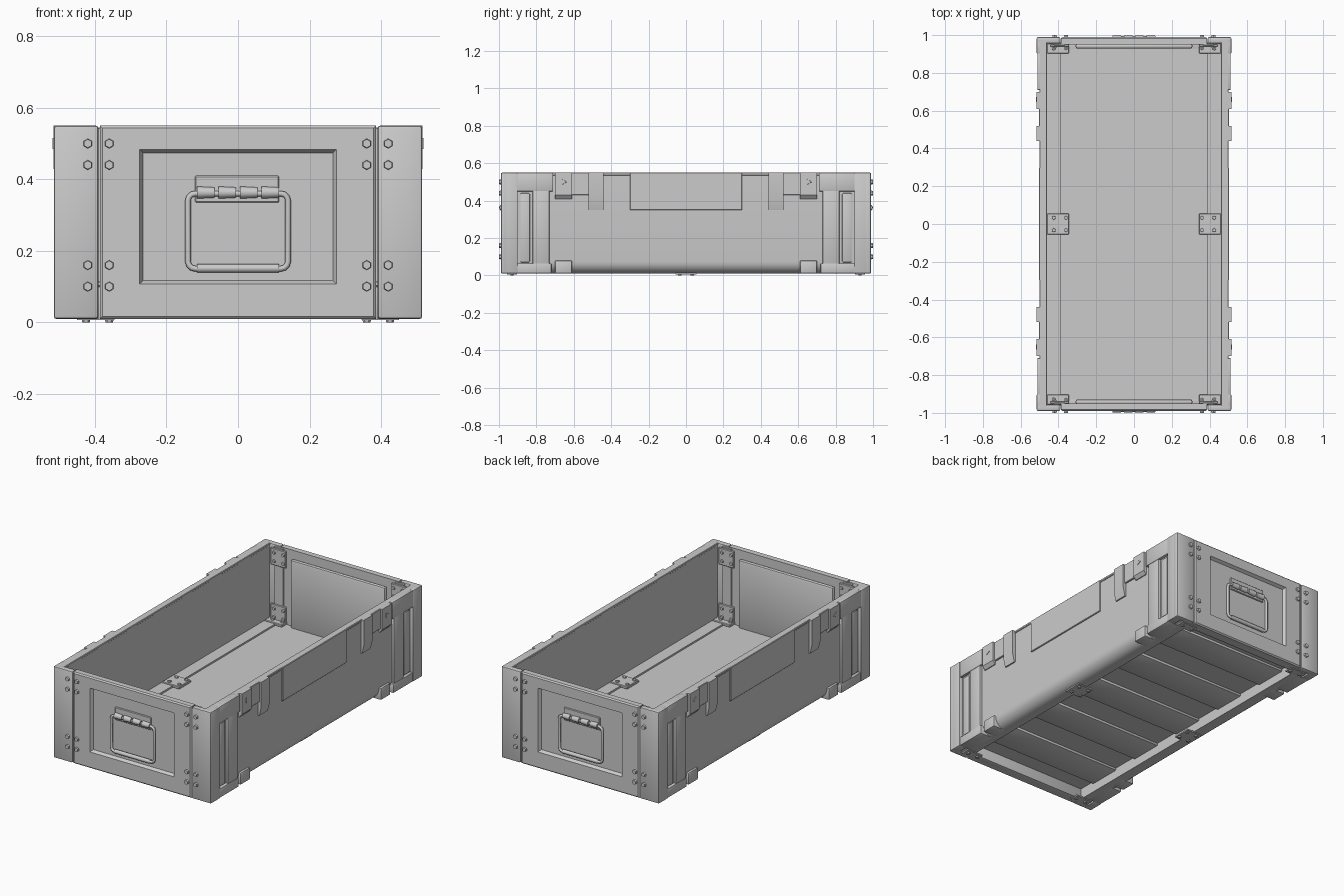
import bpy, bmesh, math
from mathutils import Matrix, Vector

if "Cube" in bpy.data.objects:
    bpy.data.objects.remove(bpy.data.objects["Cube"])


def finish(bm, name):
    bmesh.ops.recalc_face_normals(bm, faces=bm.faces)
    me = bpy.data.meshes.new(name)
    bm.to_mesh(me)
    bm.free()
    ob = bpy.data.objects.new(name, me)
    bpy.context.collection.objects.link(ob)
    return ob


def box(name, x, y, z, bevel=0.0, seg=2):
    """Box from (min, max) ranges, optionally with rounded edges."""
    bm = bmesh.new()
    bmesh.ops.create_cube(bm, size=1)
    for v in bm.verts:
        v.co = [r[0] if c < 0 else r[1] for c, r in zip(v.co, (x, y, z))]
    if bevel:
        bmesh.ops.bevel(bm, geom=bm.edges[:], offset=bevel, segments=seg,
                        profile=0.5, affect='EDGES')
    return finish(bm, name)


def span(s, a, b):
    return tuple(sorted((s * a, s * b)))


def prism(name, pts, a, b):
    """Extrude an (x, z) profile along y from a to b."""
    bm = bmesh.new()
    f = bm.faces.new([bm.verts.new((p[0], a, p[1])) for p in pts])
    r = bmesh.ops.extrude_face_region(bm, geom=[f])
    bmesh.ops.translate(bm, vec=(0, b - a, 0),
                        verts=[v for v in r['geom'] if isinstance(v, bmesh.types.BMVert)])
    return finish(bm, name)


def cyl(name, centre, axis, r, length, sides):
    bm = bmesh.new()
    rot = Vector((0, 0, 1)).rotation_difference(Vector(axis)).to_matrix().to_4x4()
    bmesh.ops.create_cone(bm, cap_ends=True, segments=sides, radius1=r,
                          radius2=r * 0.85, depth=length,
                          matrix=Matrix.Translation(centre) @ rot)
    return finish(bm, name)


def tube(name, pts, r, cyclic=False):
    cu = bpy.data.curves.new(name, 'CURVE')
    cu.dimensions = '3D'
    cu.bevel_depth, cu.bevel_resolution = r, 2
    sp = cu.splines.new('POLY')
    sp.points.add(len(pts) - 1)
    for p, c in zip(sp.points, pts):
        p.co = (*c, 1)
    sp.use_cyclic_u = cyclic
    ob = bpy.data.objects.new(name, cu)
    bpy.context.collection.objects.link(ob)


# Side walls with a rounded lower edge
for s in (-1, 1):
    arc = [(0.43 + 0.065 * math.cos(a), 0.075 + 0.065 * math.sin(a))
           for a in [-math.pi / 2 + i * math.pi / 12 for i in range(7)]]
    prof = arc + [(0.495, 0.545), (0.462, 0.545), (0.462, 0.11), (0.39, 0.11), (0.39, 0.01)]
    prism("side_wall", [(s * x, z) for x, z in prof], -0.975, 0.975)
    # Central side panel and its sill
    box("side_panel", span(s, 0.49, 0.502), (-0.30, 0.30), (0.35, 0.55), 0.003, 1)
    box("side_rim", span(s, 0.46, 0.50), (-0.98, 0.98), (0.535, 0.55), 0.003, 1)
    for t in (-1, 1):
        # Corner posts and the raised skin around the vertical slot
        box("corner_post", span(s, 0.39, 0.515), span(t, 0.955, 0.99), (0.01, 0.55), 0.008)
        box("corner_side", span(s, 0.465, 0.515), span(t, 0.90, 0.988), (0.01, 0.55), 0.006)
        box("slot_top", span(s, 0.465, 0.512), span(t, 0.71, 0.905), (0.45, 0.55), 0.004)
        box("slot_bottom", span(s, 0.40, 0.512), span(t, 0.72, 0.905), (0.01, 0.065), 0.006)
        box("slot_side", span(s, 0.465, 0.51), span(t, 0.73, 0.82), (0.06, 0.455), 0.006)
        box("slot_rib", span(s, 0.48, 0.503), span(t, 0.835, 0.885), (0.07, 0.44), 0.005)
        # Latch seats under the rim
        tab = [(0.47, 0.41), (0.50, 0.41), (0.516, 0.43), (0.516, 0.55), (0.47, 0.55)]
        prism("latch_tab", [(s * x, z) for x, z in tab], *span(t, 0.61, 0.70))
        cyl("latch_stud", (s * 0.516, t * 0.655, 0.50), (s, 0, 0), 0.02, 0.006, 3)
        seat = [(0.47, 0.35), (0.503, 0.35), (0.515, 0.40), (0.515, 0.55), (0.47, 0.55)]
        prism("latch_seat", [(s * x, z) for x, z in seat], *span(t, 0.44, 0.52))
        box("latch_bridge", span(s, 0.47, 0.504), span(t, 0.51, 0.62), (0.43, 0.55), 0.003, 1)
        # Stacking feet
        box("side_foot", span(s, 0.42, 0.508), span(t, 0.61, 0.70), (0.01, 0.08), 0.006)

# End walls: frame around a recessed panel
for t in (-1, 1):
    bm = bmesh.new()
    rings = []
    for hx, z0, z1, y in ((0.386, 0.01, 0.55, 0.95), (0.386, 0.01, 0.55, 0.983),
                          (0.379, 0.017, 0.543, 0.99), (0.275, 0.107, 0.484, 0.99),
                          (0.265, 0.117, 0.474, 0.972)):
        rings.append([bm.verts.new((x, t * y, z)) for x, z in
                      ((-hx, z0), (hx, z0), (hx, z1), (-hx, z1))])
    for a, b in zip(rings, rings[1:]):
        for i in range(4):
            bm.faces.new((a[i], a[(i + 1) % 4], b[(i + 1) % 4], b[i]))
    bm.faces.new(rings[-1])
    bm.faces.new(rings[0][::-1])
    finish(bm, "end_wall")
    # Inward bulge of the recess, and lower end rail
    box("end_bulge", (-0.31, 0.31), span(t, 0.928, 0.955), (0.09, 0.50), 0.012)
    box("end_rail", (-0.40, 0.40), span(t, 0.925, 0.96), (0.01, 0.10), 0.004)

    # Drop handle with hinge
    box("handle_plate", (-0.12, 0.115), span(t, 0.965, 0.979), (0.335, 0.41), 0.003, 1)
    for i in range(4):
        x = -0.09 + i * 0.06
        cyl("hinge_knuckle", (x, t * 0.982, 0.363), (1, 0, 0), 0.017, 0.048, 12)
    pts = []
    for cx, cz, a0 in ((0.12, 0.34, 0), (-0.12, 0.34, 90), (-0.12, 0.17, 180), (0.12, 0.17, 270)):
        for k in range(4):
            a = math.radians(a0 + k * 30)
            pts.append((cx + 0.02 * math.cos(a), t * 0.982, cz + 0.02 * math.sin(a)))
    tube("handle_ring", pts, 0.008, True)
    tube("handle_grip", [(-0.115, t * 0.982, 0.151), (0.115, t * 0.982, 0.151)], 0.012)

    # Corner joints: inner strips, plates and bolts
    for s in (-1, 1):
        box("inner_strip", span(s, 0.365, 0.425), span(t, 0.944, 0.956), (0.10, 0.545), 0.003, 1)
        for zc in (0.155, 0.485):
            box("inner_plate", span(s, 0.345, 0.445), span(t, 0.938, 0.95),
                (zc - 0.05, zc + 0.05), 0.003, 1)
        for x in (0.36, 0.42):
            for z in (0.10, 0.16, 0.44, 0.50):
                cyl("outer_bolt", (s * x, t * 0.994, z), (0, t, 0), 0.014, 0.012, 6)
            for z in (0.13, 0.18, 0.46, 0.51):
                cyl("inner_bolt", (s * x, t * 0.935, z), (0, -t, 0), 0.011, 0.010, 6)

# Floor with cross planks underneath
box("floor", (-0.395, 0.395), (-0.94, 0.94), (0.075, 0.10))
for y in (-0.72, -0.36, 0.0, 0.36, 0.72):
    box("floor_plank", (-0.392, 0.392), (y - 0.10, y + 0.10), (0.06, 0.08), 0.006)

# Floor brackets, bolted through the rails
for s in (-1, 1):
    for yc in (-0.93, 0.0, 0.93):
        h = 0.055 if yc == 0 else 0.027
        box("floor_bracket", span(s, 0.345, 0.46), (yc - h, yc + h), (0.10, 0.116), 0.003, 1)
        box("under_bracket", span(s, 0.345, 0.45), (yc - h, yc + h), (0.006, 0.014))
        for x in (0.36, 0.425):
            for dy in ((-0.033, 0.033) if yc == 0 else (0,)):
                cyl("bracket_bolt", (s * x, yc + dy, 0.119), (0, 0, 1), 0.011, 0.01, 6)
                cyl("under_bolt", (s * x, yc + dy, 0.004), (0, 0, -1), 0.012, 0.008, 6)

# Smooth rounded areas, keep edges sharp
bpy.ops.object.select_all(action='DESELECT')
for ob in bpy.context.scene.objects:
    if ob.type == 'MESH':
        ob.select_set(True)
        bpy.context.view_layer.objects.active = ob
bpy.ops.object.shade_smooth_by_angle(angle=math.radians(35))
